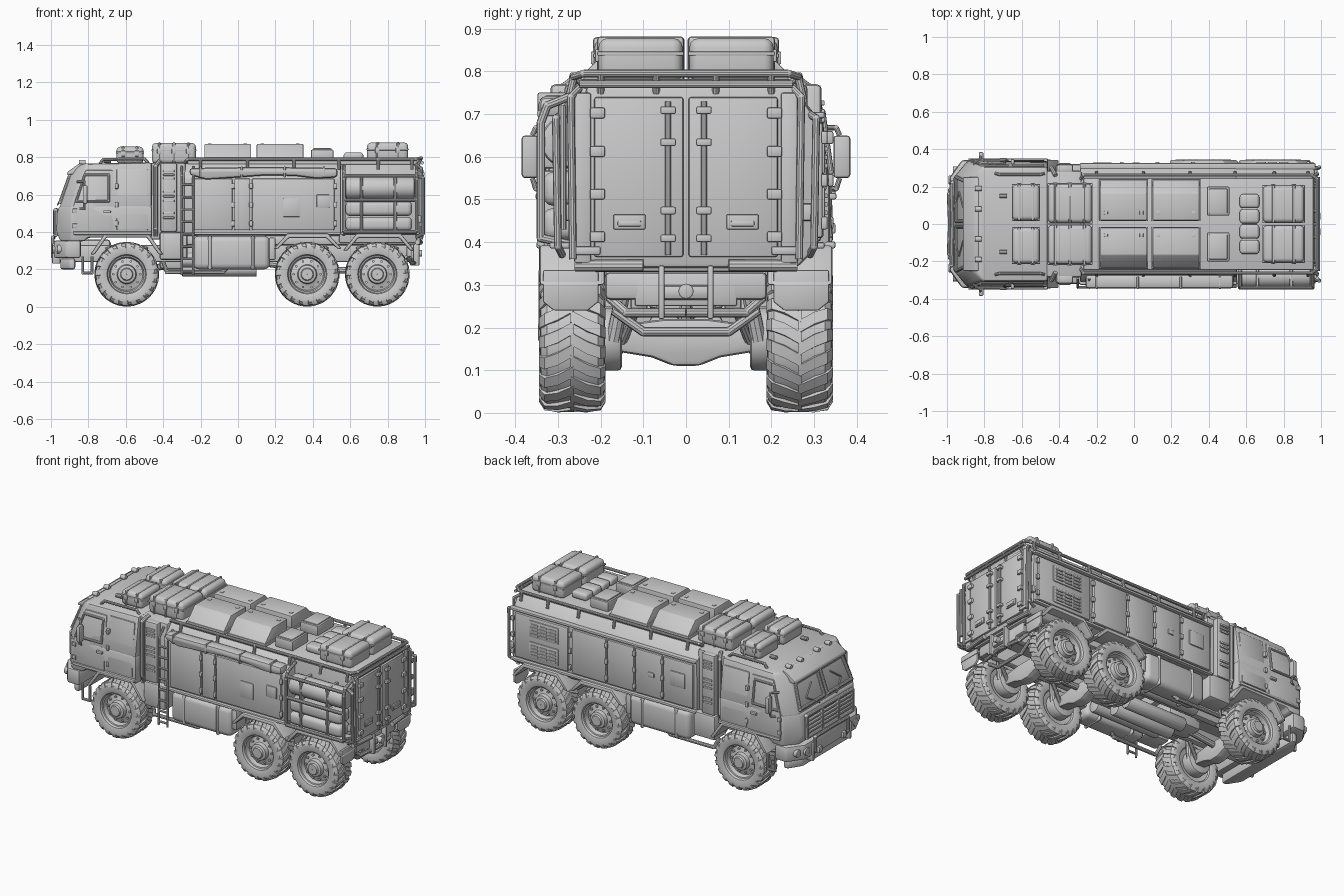
import bpy, bmesh, math
from mathutils import Vector, Matrix
from math import sin, cos, pi

def finish(bm, name, bevel=0, mirror=False, seg=2):
    bmesh.ops.recalc_face_normals(bm, faces=bm.faces)
    if bevel:
        es = [e for e in bm.edges if e.is_manifold and e.calc_face_angle(0) > .35]
        bmesh.ops.bevel(bm, geom=es, offset=bevel, segments=seg, profile=.5, affect='EDGES', clamp_overlap=True)
    if mirror:
        g = bmesh.ops.duplicate(bm, geom=bm.verts[:] + bm.edges[:] + bm.faces[:])['geom']
        for v in g:
            if isinstance(v, bmesh.types.BMVert):
                v.co.y *= -1
        bmesh.ops.reverse_faces(bm, faces=[f for f in g if isinstance(f, bmesh.types.BMFace)])
    me = bpy.data.meshes.new(name)
    bm.to_mesh(me)
    bm.free()
    ob = bpy.data.objects.new(name, me)
    bpy.context.collection.objects.link(ob)
    return ob

def boxes(name, specs, bevel=.006, mirror=False, seg=2):
    bm = bmesh.new()
    for x0, x1, y0, y1, z0, z1 in specs:
        M = Matrix.Translation(((x0+x1)/2, (y0+y1)/2, (z0+z1)/2)) @ Matrix.Diagonal((x1-x0, y1-y0, z1-z0, 1))
        bmesh.ops.create_cube(bm, size=1, matrix=M)
    return finish(bm, name, bevel, mirror, seg)

def prism(name, pts, a, b, axis='y', bevel=.006, mirror=False, cut=None):
    # extruded profile; ends may depend on height; cut = (point, normal) slices both front corners
    bm = bmesh.new()
    put = {'x': lambda u, v, t: (t, u, v), 'y': lambda u, v, t: (u, t, v), 'z': lambda u, v, t: (u, v, t)}[axis]
    rings = [[bm.verts.new(put(u, v, e(v) if callable(e) else e)) for u, v in pts] for e in (a, b)]
    for r in rings:
        bm.faces.new(r)
    for i in range(len(pts)):
        j = (i + 1) % len(pts)
        bm.faces.new((rings[0][i], rings[0][j], rings[1][j], rings[1][i]))
    for s in ((1, -1) if cut else ()):
        (px, py, pz), (nx, ny, nz) = cut
        bmesh.ops.bisect_plane(bm, geom=bm.verts[:] + bm.edges[:] + bm.faces[:], plane_co=(px, s*py, pz), plane_no=(nx, s*ny, nz), clear_outer=True)
        bmesh.ops.holes_fill(bm, edges=[e for e in bm.edges if e.is_boundary], sides=0)
    return finish(bm, name, bevel, mirror)

def tubes(name, paths, r, mirror=False, closed=False, n=10, bevel=0):
    bm = bmesh.new()
    for path in paths:
        P = [Vector(p) for p in path]
        if closed:
            P.append(P[0])
        for p, q in zip(P, P[1:]):
            d = q - p
            M = Matrix.Translation((p + q) / 2) @ d.to_track_quat('Z', 'Y').to_matrix().to_4x4()
            bmesh.ops.create_cone(bm, cap_ends=True, segments=n, radius1=r, radius2=r, depth=d.length, matrix=M)
        for p in (P[1:] if closed else P[1:-1]):
            bmesh.ops.create_icosphere(bm, subdivisions=2, radius=r, matrix=Matrix.Translation(p))
    return finish(bm, name, bevel, mirror)

def crate(name, x0, x1, y0, y1, z0, z1, fs=(.25, .75)):
    # soft-edged case with lid lip, straps and latches
    zm, w = z0 + (z1 - z0) * .6, x1 - x0
    boxes(name, [(x0, x1, y0, y1, z0, z1)], .022, True, 3)
    boxes(name + "_straps", [(x0+w*f-.008, x0+w*f+.008, y0-.003, y1+.003, z0, z1+.004) for f in fs], .012, True)
    boxes(name + "_lip", [(x0-.003, x1+.003, y0-.003, y1+.003, zm, zm+.01)], .003, True)
    boxes(name + "_latches", [(x0+w*f-.012, x0+w*f+.012, y1-.01, y1+.008, zm-.015, zm+.015) for f in fs], .003, True)

# ---- wheels: lathed tyre and rim, chevron lugs, bolts
def wheel_mesh():
    bm = bmesh.new()
    prof = [(.05, -.05), (.1, -.06), (.105, -.07), (.125, -.076), (.15, -.074), (.164, -.06), (.167, 0), (.164, .06),
            (.15, .074), (.125, .076), (.105, .07), (.1, .058), (.093, .056), (.086, .03), (.06, .036), (.052, .04),
            (.048, .064), (.034, .068), (.03, .078), (.001, .078)]
    N = 48
    R = [[bm.verts.new((r*cos(2*pi*i/N), y, r*sin(2*pi*i/N))) for i in range(N)] for r, y in prof]
    for a, b in zip(R, R[1:]):
        for i in range(N):
            bm.faces.new((a[i], a[(i+1) % N], b[(i+1) % N], b[i]))
    for side in (-1, 1):
        for k in range(20):
            a0 = 2*pi*(k + (.5 if side > 0 else 0))/20
            S = []
            for y, ro, ri, da in ((-.004, .172, .16, 0), (.035, .173, .16, .13), (.066, .168, .155, .2), (.078, .148, .14, .22)):
                S.append([bm.verts.new((r*cos(a0+da+h), y*side, r*sin(a0+da+h))) for r, h in ((ro, -.085), (ro, .085), (ri, .1), (ri, -.1))])
            for s, t in zip(S, S[1:]):
                for i in range(4):
                    bm.faces.new((s[i], s[(i+1) % 4], t[(i+1) % 4], t[i]))
            bm.faces.new(S[0])
            bm.faces.new(S[-1])
    for k in range(10):
        M = Matrix.Translation((.072*cos(k*pi/5), .036, .072*sin(k*pi/5))) @ Matrix.Rotation(pi/2, 4, 'X')
        bmesh.ops.create_cone(bm, cap_ends=True, segments=6, radius1=.007, radius2=.007, depth=.016, matrix=M)
    return finish(bm, "wheel")
AX = (-.595, .37, .745)
first = wheel_mesh()
for i, x in enumerate(AX):
    for s in (-1, 1):
        w = first if (i == 0 and s == 1) else bpy.data.objects.new("wheel", first.data)
        if w is not first:
            bpy.context.collection.objects.link(w)
        w.location = (x, s*.266, .174)
        w.rotation_euler = (0, 0, 0 if s > 0 else pi)

# ---- chassis, axles, suspension
boxes("chassis_rails", [(-.92, .93, .09, .13, .24, .33)], .008, True)
boxes("cross_members", [(x-.02, x+.02, -.12, .12, .25, .32) for x in (-.85, -.4, -.1, .2, .56, .92)])
boxes("subframe_floor", [(-.42, .95, -.22, .22, .33, .38)], .01)
for x in AX:
    prism("axle_housing", [(-.2, .2), (-.2, .15), (-.08, .13), (-.03, .11), (.03, .11), (.08, .13), (.2, .15), (.2, .2), (.05, .22), (-.05, .22)], x-.035, x+.035, 'x', .012)
tubes("brake_drums", [[(x, .15, .174), (x, .22, .174)] for x in AX], .075, True, n=20, bevel=.01)
tubes("drive_shaft", [[(-.6, 0, .19), (-.2, 0, .24), (.1, 0, .24), (.37, 0, .2), (.75, 0, .19)]], .018)
tubes("shock_absorbers", [[(x+d, .17, .17), (x+d*1.6, .14, .32)] for x in AX for d in (-.06, .06)], .018, True)
tubes("trailing_links", [[(x-.15, .11, .26), (x, .16, .14), (x+.12, .11, .26)] for x in AX], .011, True)
tubes("air_tanks", [[(-.3, .16, .25), (.15, .16, .25)], [(-.3, .05, .2), (.1, .05, .2)]], .04, True, n=16, bevel=.01)
boxes("gearbox", [(-.42, -.2, -.07, .07, .2, .34), (-.9, -.68, -.09, .09, .24, .36)], .02)

# ---- wheel arches
def arch(name, x0, x1, c, zt, zb):
    t = .024
    pts = [(x0, zb), (x0+c, zt), (x1-c, zt), (x1, zb), (x1-t, zb), (x1-c-t/3, zt-t), (x0+c+t/3, zt-t), (x0+t, zb)]
    prism(name, pts, .19, .343, bevel=.007, mirror=True)
arch("front_wheel_arch", -.79, -.4, .08, .395, .28)
arch("mid_wheel_arch", .19, .555, .075, .392, .31)
arch("rear_wheel_arch", .56, .945, .075, .392, .3)
prism("mud_flaps", [(.205, .335), (.205, .26), (.23, .24), (.31, .24), (.335, .26), (.335, .335)], .925, .94, 'x', .004, True)

# ---- cab
W = lambda z: .337 - max(0, z - .54)*.14
FX = lambda z: -.955 + (z - .54)*.36
prism("cab_lower", [(-.95, .35), (-.97, .4), (-.968, .5), (-.955, .54), (-.46, .54), (-.46, .37), (-.8, .37), (-.82, .35)], W, lambda z: -W(z), bevel=.012,
      cut=((-.955, .26, .54), (-.085, .07, 0)))
prism("cab_upper", [(-.955, .53), (-.888, .725), (-.83, .765), (-.46, .772), (-.46, .53)], W, lambda z: -W(z), bevel=.014,
      cut=((-.955, .26, .54), (-.085, .07, .041)))
prism("cab_door", [(-.88, .4), (-.88, .54), (-.815, .73), (-.67, .73), (-.67, .4)], lambda z: W(z)+.007, .28, mirror=True)
prism("cab_rear_panel", [(-.65, .41), (-.65, .735), (-.48, .735), (-.48, .41)], lambda z: W(z)+.007, .28, mirror=True)
P = lambda x, z: (x, W(z)+.006, z)
tubes("side_window_frame", [[P(-.865, .565), P(-.82, .705), P(-.69, .705), P(-.69, .565)]], .007, True, True)
boxes("door_handles_and_hinges", [(-.72, -.68, .335, .352, .5, .515)] + [(-.885, -.86, .335, .35, z, z+.025) for z in (.42, .5)]
      + [(-.658, -.64, .32, .345, z, z+.03) for z in (.43, .53, .63)], .004, True)
boxes("cab_sills", [(-.88, -.46, .325, .35, .385, .402)], .005, True)
F = lambda y, z: (FX(z)-.002, y, z)
tubes("windscreen_frame", [[F(.014, .56), F(.014, .7), F(.225, .7), F(.25, .56)]], .01, True, True)
tubes("wipers", [[(-.965, .08, .545), F(.17, .6), F(.09, .66)]], .004, True)
prism("sun_visor", [(-.915, .705), (-.91, .722), (-.85, .765), (-.83, .765), (-.87, .71)], -.25, .25, bevel=.004)
tubes("roof_lamps", [[(-.85, y, .772), (-.815, y, .772)] for y in (.08, .19)], .014, True, n=16, bevel=.004)
tubes("cab_roof_rail", [[(-.74, .27, .765), (-.72, .265, .788), (-.5, .265, .79), (-.48, .27, .77)]], .008, True)
tubes("roof_horns", [[(-.72, .15, .78), (-.68, .15, .78)]], .012, True)
tubes("grille_frame", [[(-.975, -.22, .385), (-.975, -.22, .515), (-.97, .22, .515), (-.975, .22, .385)]], .012, closed=True)
boxes("grille_slats", [(-.98, -.96, -.21, .21, .405+i*.024, .418+i*.024) for i in range(4)], .004)
boxes("grille_posts", [(-.988, -.96, .07, .085, .385, .52)], .005, True)
prism("bumper", [(-.84, -.342), (-.92, -.342), (-.985, -.25), (-.985, .25), (-.92, .342), (-.84, .342)], .26, .355, 'z', .014)
prism("bumper_lower", [(-.87, -.3), (-.9, -.3), (-.95, -.22), (-.95, .22), (-.9, .3), (-.87, .3)], .2, .26, 'z', .012)
tubes("headlights", [[(-.92, y, .308), (x, y, .308)] for y, x in ((.235, -.992), (.285, -.968))], .024, True, n=16, bevel=.005)
boxes("tow_hooks", [(-1, -.95, .1, .135, .26, .3), (-.995, -.95, .17, .19, .23, .34)], .008, True)
tubes("front_guard", [[(-.95, .16, .24), (-.99, .16, .29), (-.99, .16, .37), (-.985, 0, .37)]], .01, True)
tubes("cab_steps", [[(-.83, .32, .27), (-.83, .32, .18), (-.78, .32, .18), (-.78, .32, .27)]], .008, True)
boxes("mirrors", [(-.83, -.805, .345, .385, .55, .65)], .008, True)
tubes("mirror_arms", [[(-.86, .32, .668), (-.82, .352, .668), (-.82, .36, .65)], [(-.86, .33, .525), (-.82, .352, .525), (-.82, .36, .55)]], .006, True)

# ---- link section between cab and body
boxes("link_section", [(-.47, -.28, -.285, .285, .36, .77)], .012)
boxes("link_columns", [(-.415, -.325, .27, .318, .4, .77)], .012, True)
boxes("column_louvres", [(-.4, -.34, .31, .325, z, z+.012) for z in (.47, .495, .56, .585, .61, .68, .7, .72)], .003, True)
tubes("column_pipes", [[(-.44, .28, .38), (-.44, .3, .42), (-.44, .3, .75), (-.42, .26, .78)]], .012, True)
boxes("under_step_boxes", [(-.42, -.27, .2, .32, .25, .4)], .015, True)

# ---- main body
hull = [(-.305, .38), (-.31, .69), (-.25, .765), (.25, .765), (.31, .69), (.305, .38)]
prism("body_shell", hull, -.29, .55, 'x', .01)
prism("body_rear", [(-.235, .34), (-.235, .765), (.25, .765), (.305, .69), (.3, .38), (.26, .34)], .54, .965, 'x', .01)
boxes("roof_deck", [(-.27, .96, -.245, .245, .76, .782)], .006)
boxes("side_trim_rails", [(-.29, .97, .3, .325, .385, .4), (-.29, .97, .29, .325, .69, .705)], .005)
boxes("ladder_side_trim", [(-.29, .55, -.325, -.3, .385, .4), (.55, .97, -.32, -.24, .385, .4)], .005)
# side panels, hinges, frames
boxes("ladder_side_panels", [(-.235, -.03, -.322, -.3, .41, .685), (-.02, .065, -.322, -.3, .41, .685), (.075, .515, -.322, -.3, .41, .685)])
boxes("plain_side_panels", [(-.27, -.07, .3, .322, .41, .68), (-.06, .12, .3, .322, .41, .68), (.13, .31, .3, .322, .41, .68),
                            (.32, .55, .3, .322, .41, .68), (.58, .94, .3, .32, .41, .68)])
boxes("side_hinges", [(x-.01, x+.01, s*.324-.008, s*.324+.008, z, z+.03) for s, X in ((-1, (-.025, .07, .52)), (1, (-.065, .125, .315, .56, .95))) for x in X for z in (.43, .53, .63)], .004)
boxes("side_hatches", [(.24, .33, -.327, -.31, .48, .58), (.42, .49, -.329, -.31, .53, .6), (-.22, -.12, .31, .329, .52, .61), (-.01, .03, .31, .329, .53, .56)], .005)
boxes("vent_frames", [(.64, .84, .31, .326, z, z+.1) for z in (.43, .56)], .005)
boxes("vent_slats", [(.655+i*.06, .705+i*.06, .32, .332, z+.013+j*.02, z+.024+j*.02) for z in (.43, .56) for i in range(3) for j in range(4)], .003)
awning = [(-.26, .742), (-.26, .705), (-.17, .68), (-.02, .69), (.14, .702), (.3, .7), (.42, .685), (.532, .692), (.532, .742), (.14, .748)]
prism("rolled_awning", awning, -.345, -.27, bevel=.018)
boxes("awning_straps", [(x-.006, x+.006, -.348, -.28, .69, .751) for x in (-.2, .02, .25, .46)], .01)
# rear side rack with stacked tanks
tubes("rack_tanks", [[(.575, -.28, .635), (.945, -.28, .635)]], .06, n=28, bevel=.012)
boxes("rack_cases", [(.575, .93, -.335, -.235, .485, .565), (.575, .93, -.335, -.235, .405, .48)], .024, seg=3)
tubes("rack_frame", [[(x, -.25, .75), (x, -.325, .72), (x, -.34, .68), (x, -.34, .41), (x, -.25, .39)] for x in (.565, .955)]
      + [[(.565, -.34, z), (.955, -.34, z)] for z in (.4, .57, .7)] + [[(.98, -.29, .43), (.98, -.29, .72)]], .01)
boxes("rack_bands", [(x-.009, x+.009, -.343, -.23, z0, z1) for x in (.66, .84) for z0, z1 in ((.572, .698), (.402, .568))], .014)
# ladder
tubes("ladder", [[(x, -.29, .75), (x, -.335, .7), (x, -.34, .17)] for x in (-.3, -.24)] + [[(-.3, -.338, .19+i*.066), (-.24, -.338, .19+i*.066)] for i in range(8)], .0065)

# ---- lower side tanks and lockers
boxes("side_tanks", [(-.24, .17, .19, .315, .2, .378)], .03, True, 3)
boxes("tank_bands", [(x-.01, x+.01, .186, .319, .197, .38) for x in (-.15, .08)], .028, True, 3)
boxes("small_lockers", [(.165, .2, .2, .3, .25, .37)], .008, True)
tubes("lower_side_pipe", [[(-.4, .25, .24), (-.38, .27, .185), (-.08, .27, .185), (-.05, .25, .22)]], .011, True)

# ---- rear doors and tail
boxes("rear_doors", [(.96, .978, .006, .215, .365, .74)], .006, True)
boxes("rear_frame", [(.955, .975, .222, .262, .35, .75)], .006, True)
tubes("door_lock_rods", [[(.985, .042, .37), (.985, .042, .73)]], .007, True)
boxes("door_brackets", [(.97, .998, .024, .06, z, z+.018) for z in (.4, .465, .625, .7)] + [(.965, .99, .19, .225, z, z+.025) for z in (.4, .5, .6, .69)], .004, True)
boxes("door_plates", [(.97, .986, .095, .17, .43, .465), (.97, .99, .105, .16, .437, .45)], .003, True)
tubes("rear_grab_rails", [[(.95, .29, .7), (.99, .305, .69), (.99, .3, .39), (.95, .29, .37)], [(.95, .25, .76), (.98, .27, .74), (.98, .265, .36)]], .009, True)
tubes("rear_sill_tube", [[(.96, .26, .345), (.975, .1, .345)]], .014, True)
boxes("tail_lamps", [(.955, .985, .2, .26, .37, .39), (.955, .98, .27, .31, .45, .49)], .005, True)
boxes("tail_beam", [(.9, .94, -.19, .19, .265, .33), (.93, .96, -.065, .065, .265, .3)], .012)
boxes("tail_uprights", [(.92, .97, .05, .065, .22, .345)], .005, True)
tubes("tow_coupling", [[(.94, 0, .285), (.985, 0, .285)]], .018, n=16, bevel=.004)
tubes("tail_frame", [[(.9, .18, .27), (.93, .14, .235), (.95, 0, .235)], [(.88, .17, .24), (.88, .1, .19), (.88, 0, .19)]], .011, True)

# ---- roof rails and cargo
tubes("roof_rails", [[(.98, 0, .795), (.98, .24, .795), (.95, .262, .788), (-.27, .262, .788), (-.285, .24, .77)], [(.985, 0, .77), (.985, .25, .77)]], .009, True)
tubes("roof_rail_posts", [[(x, .262, .79), (x, .275, .735)] for x in (-.2, .05, .3, .54, .75, .93)] + [[(.98, y, .795), (.96, y, .75)] for y in (.07, .2)], .009, True)
for x in (-.18, .1):
    prism("roof_pod", [(.02, .78), (.02, .87), (.165, .87), (.235, .80), (.235, .78)], x, x+.25, 'x', .005, True)
    boxes("roof_pod_trim", [(x-.006, x+.256, .015, .24, .78, .797), (x+.02, x+.04, .05, .07, .865, .873), (x+.21, x+.23, .05, .07, .865, .873)], .003, True)
boxes("roof_units", [(.39, .51, .045, .2, .78, .84), (.4, .5, .055, .19, .835, .848)], .01, True)
boxes("small_roof_cases", [(.565, .67, y, y+.075, .78, .825) for y in (.003, .085)], .016, True, 3)
crate("rear_roof_case", .69, .91, .008, .205, .775, .878)
crate("mid_roof_case", -.46, -.225, .006, .215, .765, .876, (.17, .5, .83))
crate("cab_roof_case", -.65, -.505, .02, .21, .765, .856)

bpy.ops.object.select_all(action='SELECT')
bpy.context.view_layer.objects.active = first
bpy.ops.object.shade_smooth_by_angle(angle=math.radians(35))
